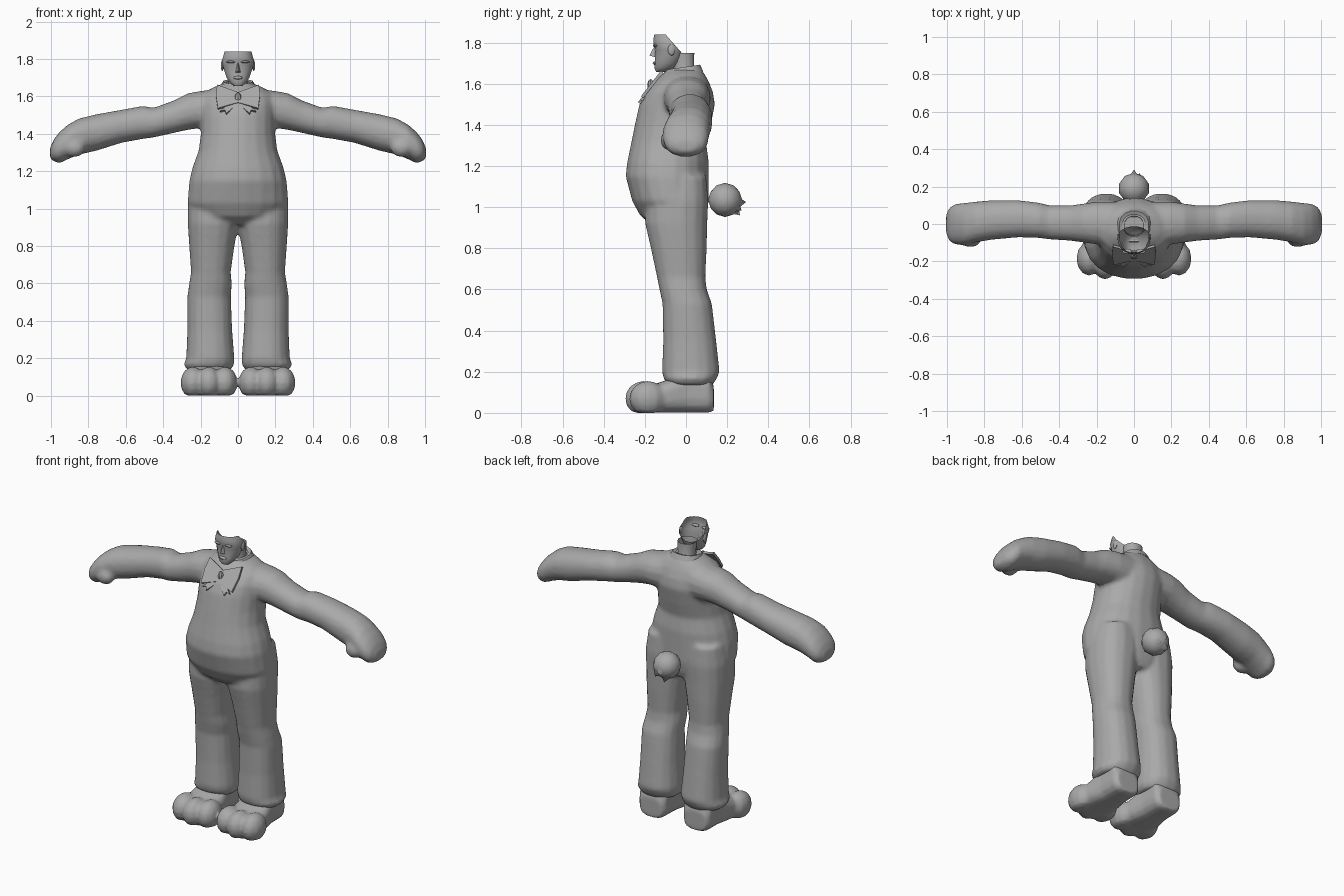
import bpy, bmesh, math
from mathutils import Vector, Matrix

grey = bpy.data.materials.new("plain grey")
grey.diffuse_color = (0.40, 0.40, 0.40, 1)


def loft(bm, axis, sections, sides=16, power=2.3, cap=True):
    """Skin rounded rings; section = (t, a0, a1, b0, b1) along the axis."""
    rings = []
    for t, a0, a1, b0, b1 in sections:
        ring = []
        for i in range(sides):
            ang = 2 * math.pi * (i + 0.5) / sides
            c, s = math.cos(ang), math.sin(ang)
            a = (a0 + a1) / 2 + (a1 - a0) / 2 * math.copysign(abs(c) ** (2 / power), c)
            b = (b0 + b1) / 2 + (b1 - b0) / 2 * math.copysign(abs(s) ** (2 / power), s)
            co = [a, b]
            co.insert(axis, t)
            ring.append(bm.verts.new(co))
        rings.append(ring)
    for r, q in zip(rings, rings[1:]):
        for i in range(sides):
            j = (i + 1) % sides
            bm.faces.new((r[i], r[j], q[j], q[i]))
    if cap:
        bm.faces.new(rings[0])
        bm.faces.new(rings[-1])


def ball(bm, centre, radii, segs=12):
    m = Matrix.Translation(centre) @ Matrix.Diagonal((*radii, 1))
    bmesh.ops.create_uvsphere(bm, u_segments=segs, v_segments=8, radius=1, matrix=m)


def mirror_x(bm):
    geom = bm.verts[:] + bm.edges[:] + bm.faces[:]
    new = bmesh.ops.duplicate(bm, geom=geom)["geom"]
    for v in new:
        if isinstance(v, bmesh.types.BMVert):
            v.co.x *= -1


def finish(bm, name, angle=60, voxel=0, smooth=0):
    bmesh.ops.recalc_face_normals(bm, faces=bm.faces[:])
    me = bpy.data.meshes.new(name)
    bm.to_mesh(me)
    bm.free()
    ob = bpy.data.objects.new(name, me)
    bpy.context.collection.objects.link(ob)
    me.materials.append(grey)
    bpy.ops.object.select_all(action='DESELECT')
    ob.select_set(True)
    bpy.context.view_layer.objects.active = ob
    bpy.ops.object.shade_smooth_by_angle(angle=math.radians(angle))
    if voxel:
        r = ob.modifiers.new("blend parts", 'REMESH')
        r.mode = 'VOXEL'
        r.voxel_size = voxel
        r.use_smooth_shade = True
        s = ob.modifiers.new("soften", 'SMOOTH')
        s.factor, s.iterations = 0.5, smooth
    return ob


# suit: arms and legs on one side, mirrored, then the torso
bm = bmesh.new()
loft(bm, 0, [(0.08, -0.11, 0.12, 1.42, 1.645), (0.20, -0.11, 0.12, 1.43, 1.63),
             (0.27, -0.10, 0.11, 1.42, 1.617), (0.34, -0.09, 0.10, 1.405, 1.58),
             (0.45, -0.083, 0.10, 1.38, 1.54), (0.51, -0.075, 0.115, 1.372, 1.55),
             (0.62, -0.072, 0.128, 1.352, 1.53), (0.76, -0.085, 0.128, 1.308, 1.505),
             (0.85, -0.10, 0.12, 1.288, 1.483), (0.91, -0.115, 0.113, 1.263, 1.45),
             (0.955, -0.11, 0.108, 1.242, 1.41), (0.985, -0.095, 0.09, 1.252, 1.37),
             (1.005, -0.05, 0.05, 1.27, 1.325)], power=2.2)
ball(bm, (0.875, -0.08, 1.325), (0.06, 0.045, 0.05))
loft(bm, 2, [(0.135, 0.04, 0.27, -0.085, 0.13), (0.165, 0.02, 0.292, -0.11, 0.15),
             (0.20, 0.018, 0.278, -0.118, 0.165), (0.35, 0.03, 0.272, -0.112, 0.148),
             (0.53, 0.037, 0.272, -0.115, 0.127), (0.60, 0.032, 0.262, -0.13, 0.102),
             (0.66, 0.038, 0.252, -0.142, 0.095), (0.80, 0.018, 0.262, -0.172, 0.102),
             (0.92, -0.005, 0.27, -0.20, 0.105), (1.03, -0.02, 0.27, -0.20, 0.11),
             (1.15, 0.0, 0.25, -0.18, 0.10)])
mirror_x(bm)
loft(bm, 2, [(0.915, -0.12, 0.12, -0.17, 0.08), (0.96, -0.23, 0.23, -0.225, 0.10),
             (1.03, -0.272, 0.272, -0.263, 0.112), (1.15, -0.262, 0.262, -0.295, 0.112),
             (1.22, -0.245, 0.245, -0.287, 0.112), (1.31, -0.212, 0.212, -0.268, 0.10),
             (1.40, -0.20, 0.20, -0.25, 0.122), (1.50, -0.20, 0.20, -0.228, 0.142),
             (1.56, -0.20, 0.20, -0.20, 0.132), (1.61, -0.19, 0.19, -0.155, 0.112),
             (1.645, -0.14, 0.14, -0.115, 0.092), (1.67, -0.08, 0.08, -0.09, 0.075)],
     sides=20, power=2.15)
finish(bm, "suit", voxel=0.013, smooth=3)

# feet with three rounded toes each
bm = bmesh.new()
loft(bm, 1, [(0.135, 0.08, 0.23, 0.01, 0.13), (0.11, 0.06, 0.25, 0.0, 0.20),
             (0.0, 0.055, 0.255, 0.0, 0.21), (-0.08, 0.04, 0.27, 0.0, 0.165),
             (-0.17, 0.03, 0.28, 0.0, 0.135), (-0.24, 0.06, 0.25, 0.0, 0.12)], power=3)
for x, y in ((0.07, -0.185), (0.155, -0.205), (0.24, -0.185)):
    ball(bm, (x, y, 0.07), (0.068, 0.092, 0.085))
for v in bm.verts:
    v.co.z = max(v.co.z, 0)
mirror_x(bm)
finish(bm, "feet", voxel=0.011, smooth=2)

# fluffy tail with tufts pointing back
bm = bmesh.new()
bmesh.ops.create_icosphere(bm, subdivisions=2, radius=0.083,
                           matrix=Matrix.Translation((0, 0.19, 1.035)))
for x, y, z in ((0, 0.292, 1.025), (0.03, 0.27, 0.985), (-0.03, 0.262, 0.96)):
    base, tip = Vector((x * 0.6, 0.21, 1.02)), Vector((x, y, z))
    d = tip - base
    m = Matrix.Translation((base + tip) / 2) @ d.to_track_quat('Z', 'Y').to_matrix().to_4x4()
    bmesh.ops.create_cone(bm, segments=6, radius1=0.06, radius2=0, depth=d.length, matrix=m)
for v in bm.verts:
    v.co.z = max(v.co.z, 0.95)
finish(bm, "tail", angle=50)

# neck
bm = bmesh.new()
loft(bm, 2, [(1.62, -0.062, 0.062, -0.075, 0.06), (1.68, -0.052, 0.052, -0.06, 0.04),
             (1.75, -0.055, 0.055, -0.07, 0.042)], sides=12, cap=False)
finish(bm, "neck")

# open-topped face, trimmed along a slope behind the brow
bm = bmesh.new()
loft(bm, 2, [(1.657, -0.025, 0.025, -0.145, -0.10), (1.675, -0.045, 0.045, -0.155, -0.06),
             (1.70, -0.062, 0.062, -0.152, -0.03), (1.73, -0.072, 0.072, -0.152, -0.015),
             (1.765, -0.083, 0.083, -0.150, -0.005), (1.79, -0.088, 0.088, -0.158, 0.0),
             (1.815, -0.08, 0.08, -0.160, 0.0), (1.84, -0.074, 0.074, -0.155, 0.0)],
     sides=16, power=2.2, cap=False)
bmesh.ops.bisect_plane(bm, geom=bm.verts[:] + bm.edges[:] + bm.faces[:],
                       plane_co=(0, -0.10, 1.84), plane_no=(0, 0.75, 0.66), clear_outer=True)
bmesh.ops.holes_fill(bm, edges=[e for e in bm.edges if e.is_boundary
                                and all(v.co.z < 1.66 for v in e.verts)], sides=0)
finish(bm, "face", angle=50)

# nose, brows, ears and lips
bm = bmesh.new()
pts = [(0, -0.152, 1.785), (0, -0.178, 1.737), (0.016, -0.146, 1.727), (-0.016, -0.146, 1.727)]
v = [bm.verts.new(p) for p in pts]
for f in ((0, 1, 2), (0, 3, 1), (1, 3, 2), (0, 2, 3)):
    bm.faces.new([v[i] for i in f])
for s in (-1, 1):
    ball(bm, (s * 0.036, -0.147, 1.785), (0.026, 0.014, 0.007), 8)
    ball(bm, (s * 0.084, -0.07, 1.765), (0.008, 0.018, 0.028), 8)
ball(bm, (0, -0.15, 1.70), (0.026, 0.012, 0.009), 8)
finish(bm, "facial_features", angle=40)

# collar band, higher at the back
bm = bmesh.new()
loft(bm, 2, [(1.635, -0.10, 0.10, -0.115, 0.085), (1.67, -0.08, 0.08, -0.095, 0.07),
             (1.665, -0.062, 0.062, -0.075, 0.05)], cap=False)
for vert in bm.verts:
    vert.co.z += 0.012 + 0.15 * vert.co.y
finish(bm, "collar", angle=40)

# bow tie lying on the sloped chest, with two notched tails
bm = bmesh.new()
wing = [(0, 1.615), (0.055, 1.635), (0.112, 1.655), (0.118, 1.60), (0.108, 1.53),
        (0.055, 1.545), (0, 1.56)]
tail = [(0.012, 1.56), (0.055, 1.55), (0.095, 1.515), (0.07, 1.52), (0.062, 1.502), (0.03, 1.53)]
for outline, lift in ((wing, 0.0), (tail, 0.008)):
    for s in (-1, 1):
        vs = [bm.verts.new((s * x, -0.11 - (1.655 - z) * 0.78 + lift, z)) for x, z in outline]
        face = bm.faces.new(vs)
        for vert in bmesh.ops.extrude_face_region(bm, geom=[face])["geom"]:
            if isinstance(vert, bmesh.types.BMVert):
                vert.co += Vector((0, -0.012, 0.008))
ball(bm, (0, -0.172, 1.59), (0.018, 0.016, 0.032), 8)
finish(bm, "bow_tie", angle=30)
